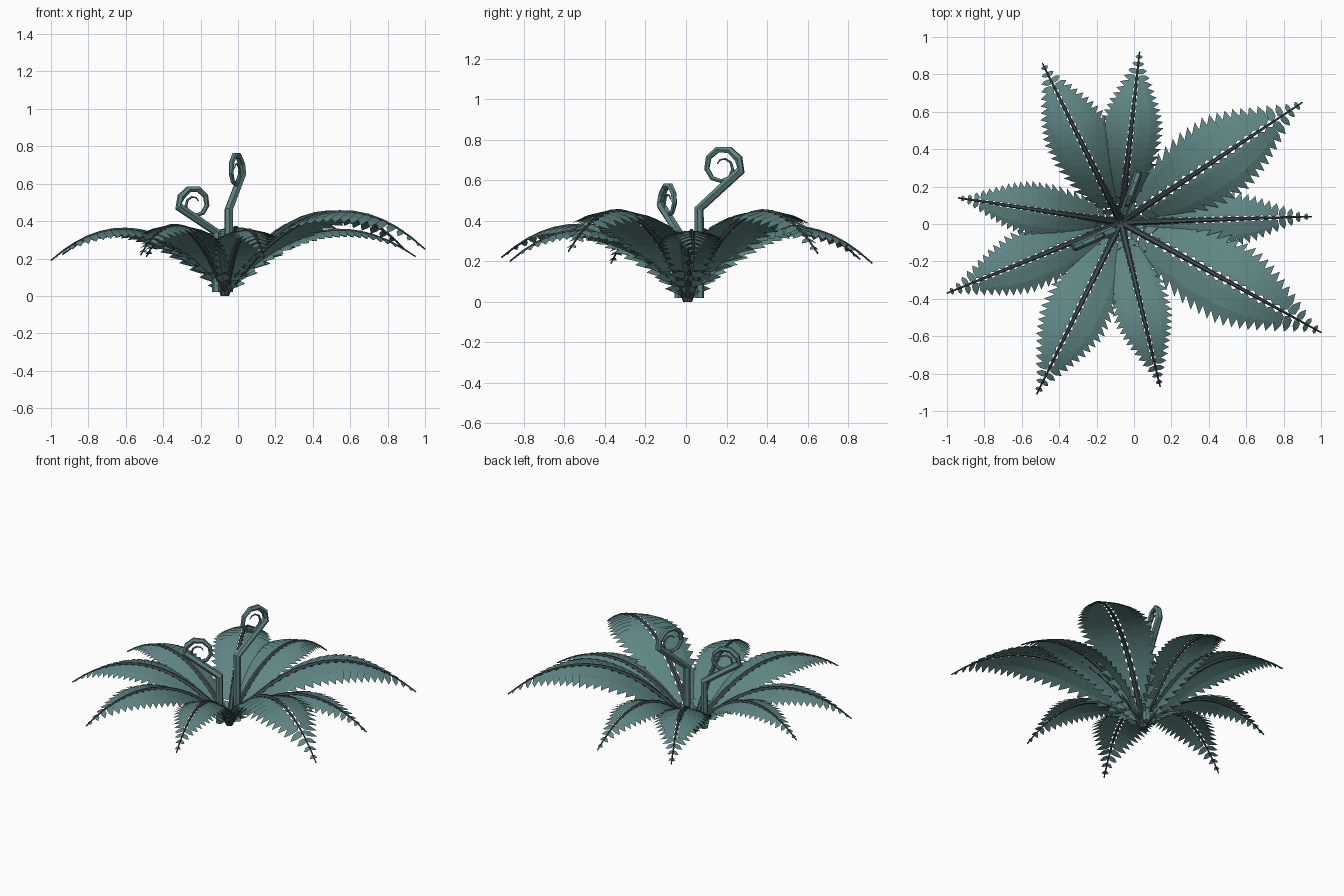
import bpy
import bmesh
from math import sin, cos, pi
from mathutils import Vector

if "Cube" in bpy.data.objects:
    bpy.data.objects.remove(bpy.data.objects["Cube"])


def material(name, colour):
    m = bpy.data.materials.new(name)
    m.use_nodes = True
    m.diffuse_color = (*colour, 1)
    m.node_tree.nodes["Principled BSDF"].inputs["Base Color"].default_value = (*colour, 1)
    return m


LEAF = material("leaf teal", (0.113, 0.238, 0.23))
STEM = material("dark stem", (0.053, 0.08, 0.092))
CROWN = Vector((-0.07, 0.008, 0.015))
UP = Vector((0, 0, 1))


def add_object(name, bm, mat):
    mesh = bpy.data.meshes.new(name)
    bm.to_mesh(mesh)
    bm.free()
    mesh.materials.append(mat)
    ob = bpy.data.objects.new(name, mesh)
    bpy.context.collection.objects.link(ob)
    return ob


def tube(bm, path, radii, side, sides=6):
    """Sweep a tapering ring along a path lying in the plane across `side`."""
    rings = []
    for i, p in enumerate(path):
        tan = (path[min(i + 1, len(path) - 1)] - path[max(i - 1, 0)]).normalized()
        nor = side.cross(tan).normalized()
        angles = [2 * pi * k / sides for k in range(sides)]
        rings.append([bm.verts.new(p + (side * cos(a) + nor * sin(a)) * radii[i]) for a in angles])
    for a, b in zip(rings, rings[1:]):
        for k in range(sides):
            n = (k + 1) % sides
            bm.faces.new((a[k], a[n], b[n], b[k]))
    bm.faces.new(rings[0][::-1])
    bm.faces.new(rings[-1])
    bmesh.ops.recalc_face_normals(bm, faces=bm.faces)


def width_at(t):
    """Relative leaflet length along a frond."""
    keys = [(0, 0.3), (0.2, 0.82), (0.36, 1), (0.52, 1), (0.66, 0.8),
            (0.82, 0.46), (0.93, 0.18), (1, 0.06)]
    for (t0, w0), (t1, w1) in zip(keys, keys[1:]):
        if t <= t1:
            return w0 + (w1 - w0) * (t - t0) / (t1 - t0)
    return keys[-1][1]


def frond(name, tip, lift, half_width, pairs=23):
    tip = Vector(tip)
    end = tip - CROWN
    flat = Vector((end.x, end.y, 0))
    side = UP.cross(flat).normalized()

    def spine(t):
        return CROWN + flat * t + UP * (2 * t * (1 - t) * lift + end.z * t * t)

    # Arching midrib
    bm = bmesh.new()
    steps = 14
    ts = [i / steps for i in range(steps + 1)]
    tube(bm, [spine(t) for t in ts], [0.019 - 0.015 * t for t in ts], side)
    add_object(name + "_midrib", bm, STEM)

    # Overlapping pointed leaflets, pinched where they join the midrib
    bm = bmesh.new()
    for i in range(pairs):
        t = 0.03 + 0.94 * i / (pairs - 1)
        tan = (spine(t + 0.01) - spine(t - 0.01)).normalized()
        nor = tan.cross(side).normalized()
        length = half_width * width_at(t)
        broad = 0.008 + 0.21 * length
        for s in (-1, 1):
            out = (side * s + tan * 0.28).normalized()

            def point(u, v):
                sag = -length * (0.06 * u + 0.2 * u * u)
                return bm.verts.new(spine(t) + out * length * u + tan * broad * v
                                    + nor * (sag + 0.001 * v))
            rows = [(point(u, -v), point(u, v))
                    for u, v in ((0, 0.2), (0.08, 0.25), (0.2, 0.9), (0.64, 0.85))]
            rings = [(a[0], b[0], b[1], a[1]) for a, b in zip(rows, rows[1:])]
            rings.append((rows[-1][0], point(1.06, 0.25), rows[-1][1]))
            for ring in rings:
                bm.faces.new(ring if s < 0 else ring[::-1])
    add_object(name + "_leaflets", bm, LEAF)


# Ring of fronds: name, tip, arch, half width
for args in (
    ("back_frond", (0.03, 0.92, 0.19), 0.60, 0.168),
    ("back_left_frond", (0.90, 0.65, 0.24), 0.735, 0.225),
    ("left_frond", (0.95, 0.04, 0.21), 0.555, 0.152),
    ("front_left_frond", (1.0, -0.58, 0.25), 0.73, 0.225),
    ("front_frond", (0.14, -0.87, 0.20), 0.565, 0.157),
    ("front_right_frond", (-0.52, -0.91, 0.22), 0.60, 0.187),
    ("right_front_frond", (-1.0, -0.37, 0.19), 0.58, 0.17),
    ("right_frond", (-0.94, 0.14, 0.22), 0.555, 0.147),
    ("back_right_frond", (-0.49, 0.86, 0.21), 0.60, 0.182),
):
    frond(*args)


def fiddlehead(name, root, bend, heading, elbow, centre, radius):
    """Young shoot: upright stalk, leaning neck, inward spiral (distance, height)."""
    heading = Vector(heading).normalized()
    side = heading.cross(UP).normalized()
    root = Vector(root)
    flat_path = [(0, 0.02), (0, bend), elbow]
    turns = 13
    for i in range(turns):
        a = 0.45 + i * 0.7
        r = radius * (1 - 0.68 * (i / (turns - 1)) ** 1.3)
        flat_path.append((centre[0] + r * cos(a), centre[1] + r * sin(a)))
    path = [root + heading * d + UP * z for d, z in flat_path]
    radii = [0.024, 0.024, 0.023] + [0.021 - 0.018 * (i / (turns - 1)) ** 0.8 for i in range(turns)]
    bm = bmesh.new()
    tube(bm, path, radii, side)
    add_object(name, bm, LEAF)


fiddlehead("tall_fiddlehead", (-0.05, 0.065, 0), 0.46, (0.33, 0.94, 0),
           (0.218, 0.65), (0.12, 0.665), 0.096)
fiddlehead("short_fiddlehead", (-0.115, -0.035, 0), 0.34, (-0.92, -0.4, 0),
           (0.222, 0.478), (0.128, 0.492), 0.087)

# Crown where the stalks meet
bm = bmesh.new()
bmesh.ops.create_cone(bm, cap_ends=True, segments=8, radius1=0.022, radius2=0.04, depth=0.05)
bmesh.ops.translate(bm, verts=bm.verts, vec=(CROWN.x, CROWN.y, 0.025))
add_object("crown", bm, STEM)
